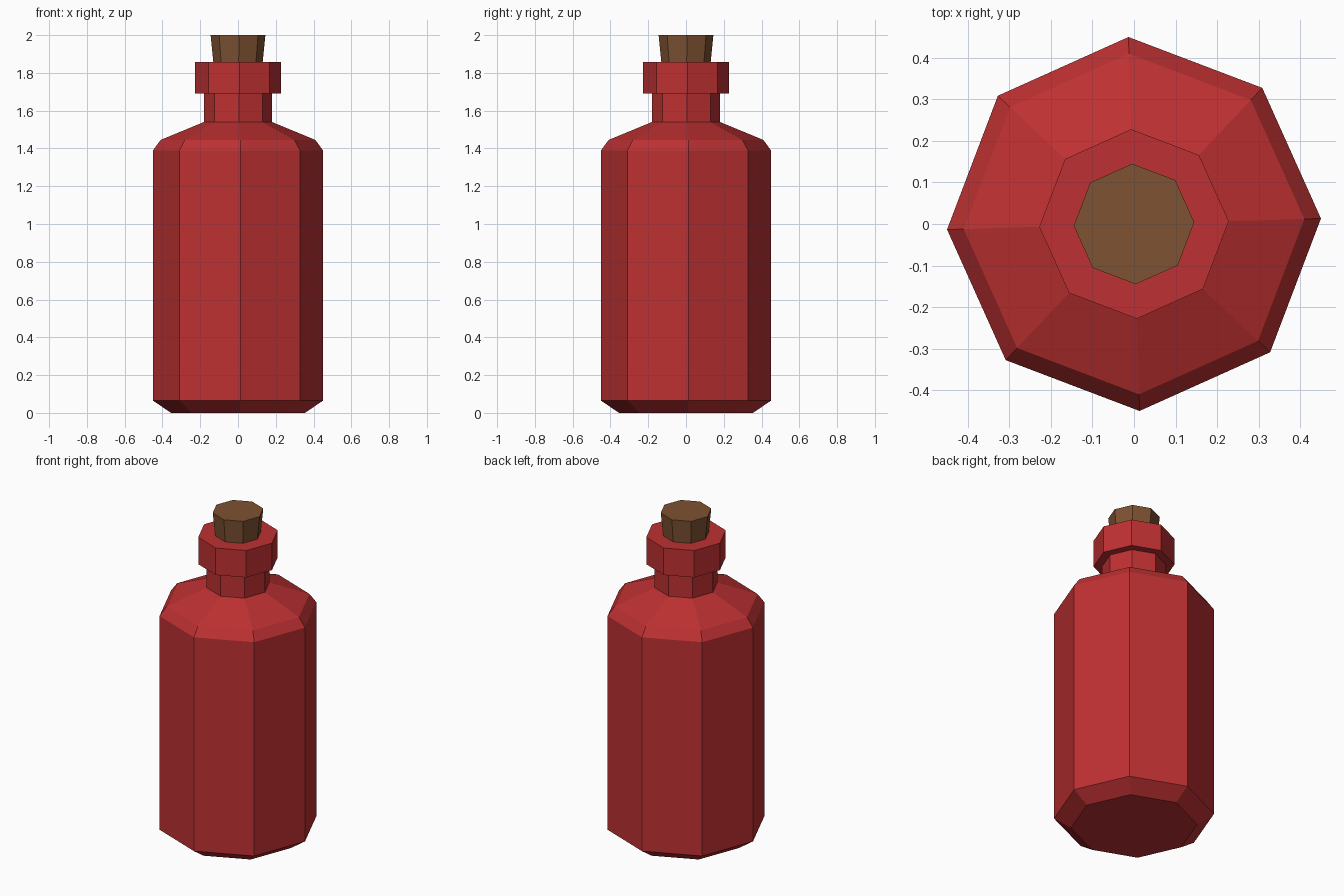
import bpy, bmesh, math

if "Cube" in bpy.data.objects:
    bpy.data.objects.remove(bpy.data.objects["Cube"])

SIDES = 8
TURN = math.radians(1.7)  # slight twist of the octagon seen from the top


def material(name, rgb):
    m = bpy.data.materials.new(name)
    m.diffuse_color = (*rgb, 1)
    m.use_nodes = True
    m.node_tree.nodes["Principled BSDF"].inputs["Base Color"].default_value = m.diffuse_color
    return m


def lathe(name, profile, mat):
    """Closed flat-faced solid of revolution from (radius, z) points."""
    bm = bmesh.new()
    rings = []
    for r, z in profile:
        rings.append([bm.verts.new((r * math.cos(TURN + i * math.tau / SIDES),
                                    r * math.sin(TURN + i * math.tau / SIDES), z))
                      for i in range(SIDES)])
    for a, b in zip(rings, rings[1:]):
        for i in range(SIDES):
            j = (i + 1) % SIDES
            bm.faces.new((a[i], a[j], b[j], b[i]))
    bm.faces.new(rings[0][::-1])
    bm.faces.new(rings[-1])
    me = bpy.data.meshes.new(name)
    bm.to_mesh(me)
    bm.free()
    me.materials.append(mat)
    ob = bpy.data.objects.new(name, me)
    bpy.context.collection.objects.link(ob)
    return ob


red = material("red glass", (0.515, 0.030, 0.032))
brown = material("brown cork", (0.205, 0.084, 0.032))

# Bottle: bevelled base, body, shoulder, neck and collar
lathe("bottle", [(0.355, 0), (0.45, 0.065), (0.45, 1.39), (0.41, 1.445),
                 (0.18, 1.54), (0.18, 1.69), (0.228, 1.69), (0.228, 1.857)], red)

# Stopper widening towards the top
lathe("cork_stopper", [(0.125, 1.80), (0.145, 2.0)], brown)
